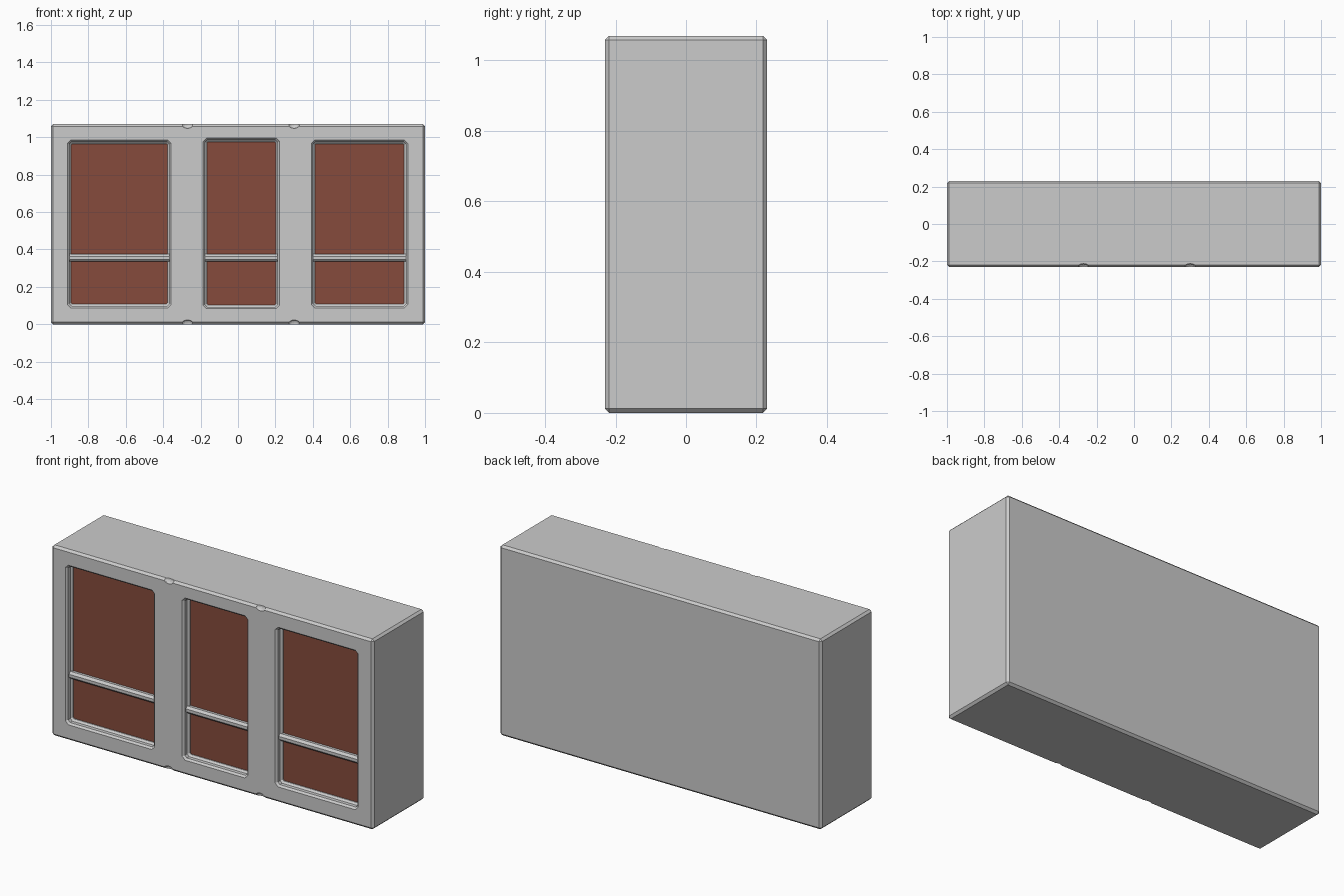
import bpy, bmesh

if "Cube" in bpy.data.objects:
    bpy.data.objects.remove(bpy.data.objects["Cube"])

FRONT, TOP = -0.23, 1.07
# openings: x0, x1, z0, z1
WINDOWS = {"left": (-0.912, -0.357, 0.088, 0.985),
           "middle": (-0.186, 0.222, 0.083, 0.995),
           "right": (0.392, 0.908, 0.088, 0.985)}


def finish(name, bm, color=None):
    bmesh.ops.recalc_face_normals(bm, faces=bm.faces)
    mesh = bpy.data.meshes.new(name)
    bm.to_mesh(mesh)
    bm.free()
    ob = bpy.data.objects.new(name, mesh)
    bpy.context.collection.objects.link(ob)
    if color:
        mat = bpy.data.materials.get(name.split("_")[-1]) or bpy.data.materials.new(name.split("_")[-1])
        mat.diffuse_color = color
        mat.use_nodes = True
        mat.node_tree.nodes["Principled BSDF"].inputs["Base Color"].default_value = mat.diffuse_color
        mesh.materials.append(mat)
    return ob


def box(name, x, y, z, bevel=0, color=None):
    bm = bmesh.new()
    bmesh.ops.create_cube(bm, size=1)
    for v in bm.verts:
        for i, (a, b) in enumerate((x, y, z)):
            v.co[i] = a if v.co[i] < 0 else b
    if bevel:
        bmesh.ops.bevel(bm, geom=bm.edges[:], offset=bevel, segments=1, affect='EDGES')
    return finish(name, bm, color)


def loft(name, rings):
    bm = bmesh.new()
    loops = [[bm.verts.new(p) for p in ring] for ring in rings]
    for a, b in zip(loops, loops[1:]):
        for i in range(len(a)):
            j = (i + 1) % len(a)
            bm.faces.new((a[i], a[j], b[j], b[i]))
    bm.faces.new(loops[0])
    bm.faces.new(loops[-1])
    return finish(name, bm)


def cut_rect(x0, x1, z0, z1, inset, y, c=0.018):
    """Rectangle with clipped corners, lying in the front plane direction."""
    x0, x1, z0, z1 = x0 + inset, x1 - inset, z0 + inset, z1 - inset
    c = max(c - inset * 0.6, 0.004)
    return [(x0 + c, y, z0), (x1 - c, y, z0), (x1, y, z0 + c), (x1, y, z1 - c),
            (x1 - c, y, z1), (x0 + c, y, z1), (x0, y, z1 - c), (x0, y, z0 + c)]


def subtract(target, cutter):
    mod = target.modifiers.new(cutter.name, 'BOOLEAN')
    mod.operation = 'DIFFERENCE'
    mod.solver = 'EXACT'
    mod.object = cutter
    cutter.hide_render = True
    cutter.hide_set(True)


# cabinet body with chamfered edges
body = box("body", (-1, 1), (FRONT, 0.23), (0, TOP), 0.012)

for side, (x0, x1, z0, z1) in WINDOWS.items():
    # recess with chamfered rim and stepped floor edge
    steps = [(0, FRONT - 0.03), (0, FRONT), (0.01, FRONT + 0.01),
             (0.01, FRONT + 0.03), (0.02, FRONT + 0.04), (0.02, FRONT + 0.046)]
    subtract(body, loft(f"{side}_recess_cutter",
                        [cut_rect(x0, x1, z0, z1, i, y) for i, y in steps]))
    # coloured back panel
    box(f"{side}_panel", (x0 + 0.015, x1 - 0.015), (FRONT + 0.045, FRONT + 0.055),
        (z0 + 0.015, z1 - 0.015), color=(0.24, 0.07, 0.045, 1))
    # cross bar with chamfered long edges
    profile = [(0.05, 0.335), (0.03, 0.335), (0.018, 0.347),
               (0.018, 0.363), (0.030, 0.375), (0.05, 0.375)]
    loft(f"{side}_cross_bar", [[(x, FRONT + y, z) for y, z in profile]
                               for x in (x0 + 0.008, x1 - 0.008)])

# small notches along the top and bottom front edges
for x in (-0.27, 0.30):
    for z in (0, TOP):
        bm = bmesh.new()
        bmesh.ops.create_uvsphere(bm, u_segments=12, v_segments=8, radius=1)
        for v in bm.verts:
            v.co = (x + v.co.x * 0.032, FRONT + v.co.y * 0.018, z + v.co.z * 0.023)
        subtract(body, finish("notch_cutter", bm))
